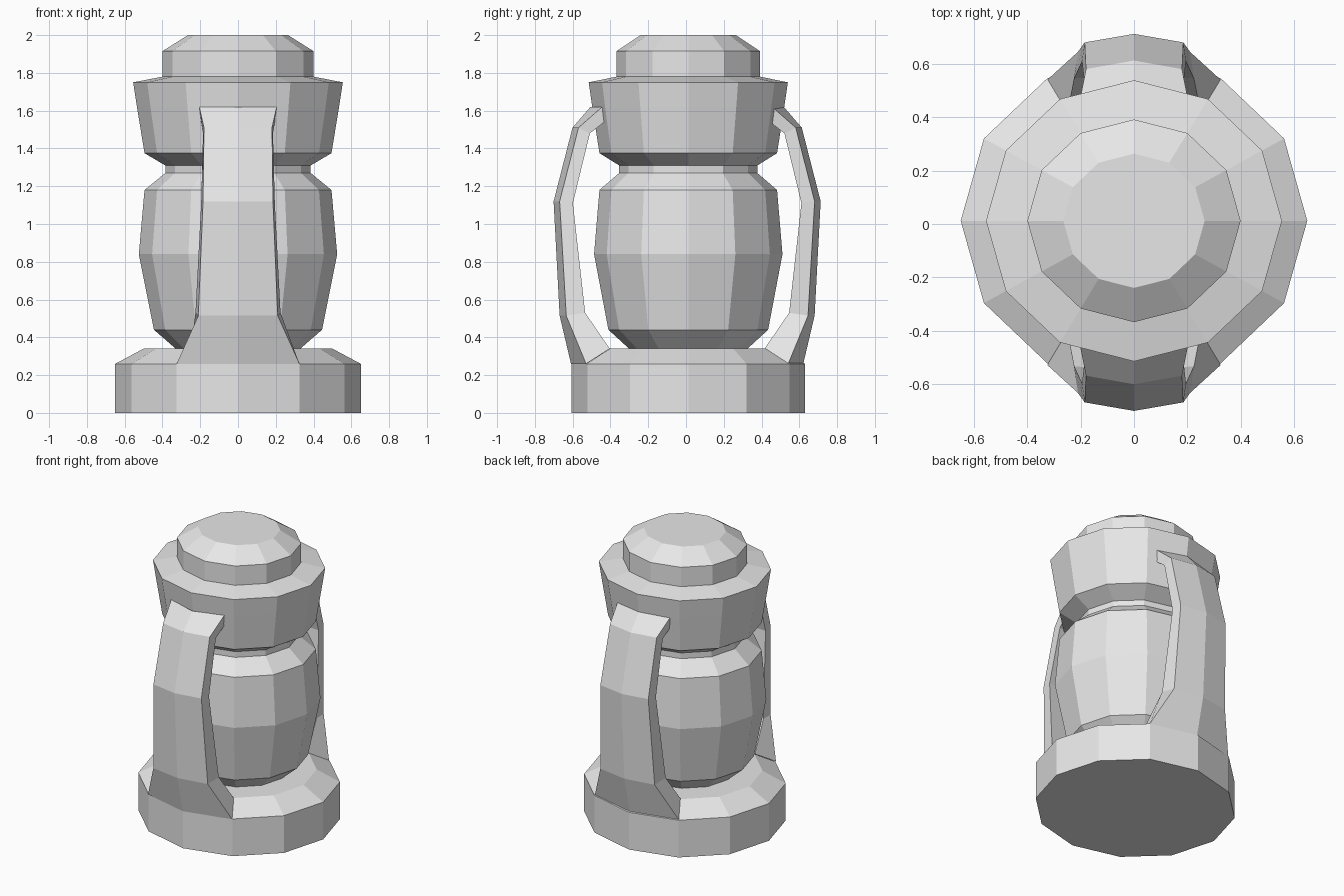
import bpy, bmesh, math

if "Cube" in bpy.data.objects:
    bpy.data.objects.remove(bpy.data.objects["Cube"], do_unlink=True)

SIDES = 12
DEPTH = 0.95      # slight flattening front to back
SHIFT = 0.012     # turned parts sit slightly towards the back

grey = bpy.data.materials.new("plain_grey")
grey.use_nodes = True
grey.diffuse_color = (0.8, 0.8, 0.8, 1)
grey.node_tree.nodes["Principled BSDF"].inputs["Base Color"].default_value = (0.8, 0.8, 0.8, 1)


def finish(name, bm):
    bmesh.ops.recalc_face_normals(bm, faces=bm.faces)
    mesh = bpy.data.meshes.new(name)
    bm.to_mesh(mesh)
    bm.free()
    mesh.materials.append(grey)
    obj = bpy.data.objects.new(name, mesh)
    bpy.context.collection.objects.link(obj)
    return obj


def bridge(bm, a, b):
    n = len(a)
    for i in range(n):
        j = (i + 1) % n
        bm.faces.new((a[i], a[j], b[j], b[i]))


def lathe(name, profile, bottom=False, top=False):
    """Twelve-sided turned part from (radius, height) points."""
    bm = bmesh.new()
    rings = []
    for r, z in profile:
        angles = [math.tau * i / SIDES for i in range(SIDES)]
        rings.append([bm.verts.new((r * math.cos(t), r * DEPTH * math.sin(t) + SHIFT, z))
                      for t in angles])
    for a, b in zip(rings, rings[1:]):
        bridge(bm, a, b)
    if bottom:
        bm.faces.new(rings[0])
    if top:
        bm.faces.new(rings[-1])
    return finish(name, bm)


def strap(name, side):
    """Bowed strap; each section is half width, centre depth, edge depth, height
    on the outer surface, then the same on the inner surface."""
    sections = [
        ((0.325, 0.615, 0.535, 0.26), (0.25, 0.47, 0.41, 0.34)),
        ((0.21, 0.675, 0.64, 0.515), (0.225, 0.555, 0.54, 0.53)),
        ((0.185, 0.707, 0.675, 1.12), (0.195, 0.62, 0.605, 1.11)),
        ((0.18, 0.607, 0.575, 1.51), (0.185, 0.545, 0.515, 1.48)),
        ((0.205, 0.512, 0.45, 1.62), (0.20, 0.46, 0.40, 1.57)),
    ]
    bm = bmesh.new()
    rings = []
    for outer, inner in sections:
        ring = []
        for (w, mid, edge, z), order in ((outer, (-1, 0, 1)), (inner, (1, 0, -1))):
            for s in order:
                y = mid if s == 0 else edge
                ring.append(bm.verts.new((s * w, side * y + SHIFT / 2, z)))
        rings.append(ring)
    for a, b in zip(rings, rings[1:]):
        bridge(bm, a, b)
    bm.faces.new(rings[0])
    bm.faces.new(rings[-1])
    return finish(name, bm)


# Turned parts, from the ground up
lathe("base", [(0.65, 0), (0.65, 0.26), (0.50, 0.34), (0.33, 0.34)], bottom=True)
lathe("barrel", [(0.33, 0.34), (0.445, 0.44), (0.525, 0.84), (0.495, 1.18), (0.385, 1.27)])
lathe("neck", [(0.385, 1.27), (0.385, 1.31)])
lathe("collar", [(0.385, 1.31), (0.495, 1.375), (0.535, 1.62), (0.555, 1.75), (0.40, 1.78)])
lathe("cap", [(0.40, 1.78), (0.40, 1.915), (0.265, 2.0)], top=True)

# Straps joining base and collar
strap("front_strap", -1)
strap("back_strap", 1)
